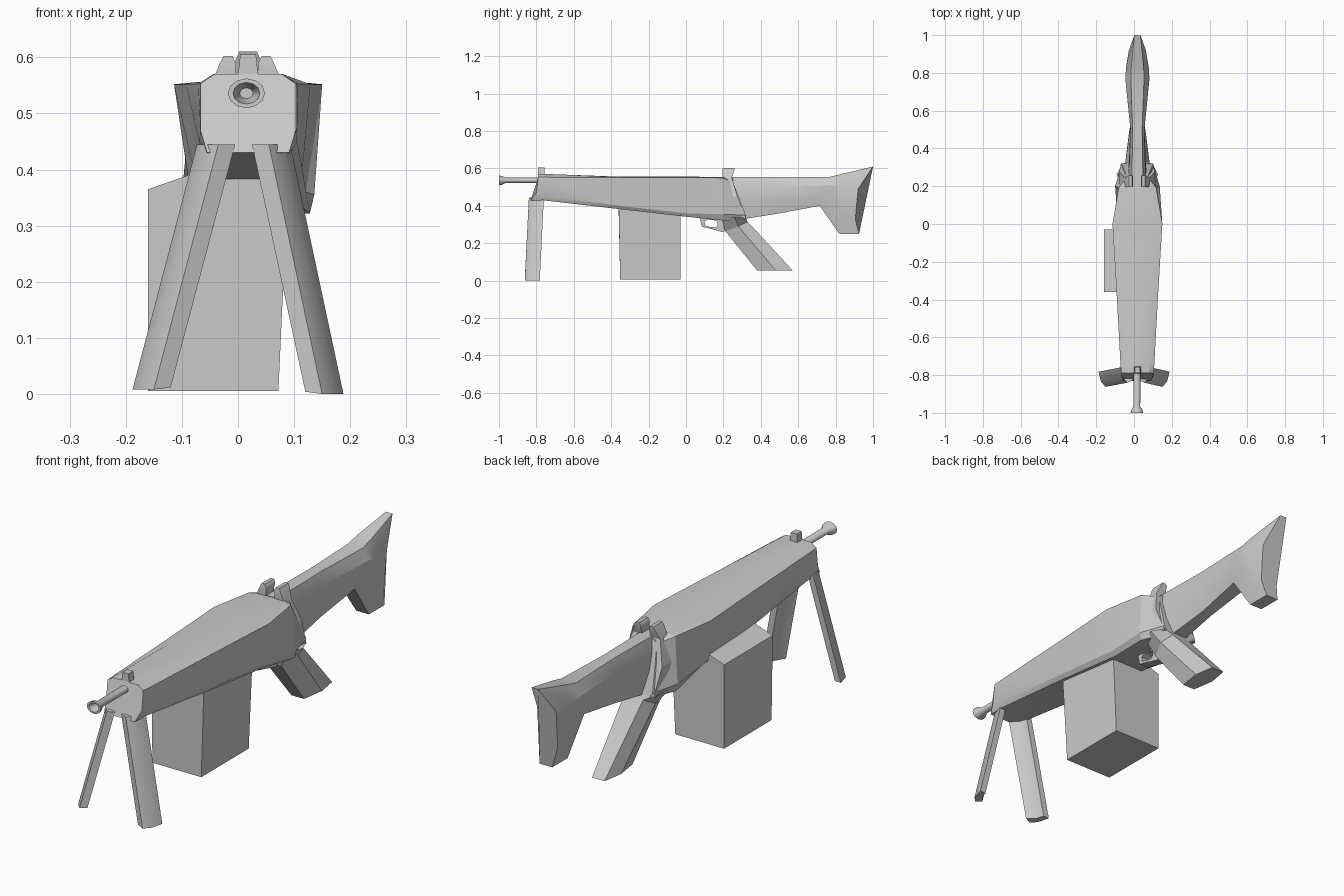
import bpy, bmesh, math

CX = 0.018  # the gun's own centre plane


def make(name, verts, faces, angle=20):
    me = bpy.data.meshes.new(name)
    me.from_pydata(verts, [], faces)
    bm = bmesh.new()
    bm.from_mesh(me)
    bmesh.ops.remove_doubles(bm, verts=bm.verts, dist=1e-5)
    bmesh.ops.recalc_face_normals(bm, faces=bm.faces)
    bm.to_mesh(me)
    bm.free()
    ob = bpy.data.objects.new(name, me)
    bpy.context.collection.objects.link(ob)
    bpy.ops.object.select_all(action='DESELECT')
    ob.select_set(True)
    bpy.context.view_layer.objects.active = ob
    bpy.ops.object.shade_smooth_by_angle(angle=math.radians(angle))
    return ob


def skin(name, rings, caps=True, closed=False, angle=20):
    """Bridge equal-length rings of points into a skin."""
    n = len(rings[0])
    verts = [p for r in rings for p in r]
    faces = []
    m = len(rings)
    for i in range(m if closed else m - 1):
        a, b = i * n, (i + 1) % m * n
        for k in range(n):
            l = (k + 1) % n
            faces.append((a + k, a + l, b + l, b + k))
    if caps and not closed:
        faces += [tuple(range(n)), tuple(range((m - 1) * n, m * n))]
    return make(name, verts, faces, angle)


def loft(name, sections):
    """Sections are half outlines (half width, y, z), mirrored about CX."""
    rings = [[(CX + w, y, z) for w, y, z in s] + [(CX - w, y, z) for w, y, z in reversed(s)]
             for s in sections]
    return skin(name, rings)


# receiver
loft("receiver", [
    [(.060, -.79, .570), (.085, -.79, .553), (.085, -.80, .47), (.073, -.83, .43)],
    [(.062, -.74, .570), (.089, -.75, .553), (.087, -.75, .45), (.075, -.75, .428)],
    [(.075, -.35, .556), (.111, -.35, .552), (.097, -.35, .40), (.085, -.35, .382)],
    [(.090, .00, .556), (.132, .00, .552), (.103, .00, .36), (.085, .00, .342)],
    [(.070, .19, .555), (.100, .19, .550), (.118, .20, .355), (.110, .20, .322)],
    [(.040, .25, .545), (.055, .25, .530), (.083, .32, .350), (.060, .32, .322)],
])

# stock with forked butt
loft("stock", [
    [(.030, .20, .555), (.045, .20, .50), (.050, .24, .42), (.035, .28, .325)],
    [(.025, .50, .555), (.037, .50, .50), (.037, .50, .43), (.025, .50, .360)],
    [(.035, .77, .555), (.064, .77, .51), (.055, .75, .46), (.035, .715, .400)],
    [(.033, .83, .570), (.060, .83, .50), (.050, .83, .36), (.030, .82, .250)],
    [(.016, 1.0, .610), (.045, .92, .49), (.042, .905, .33), (.030, .925, .250)],
])

# pistol grip
loft("grip", [
    [(.080, .32, .335), (.110, .26, .340), (.075, .19, .335)],
    [(.045, .33, .315), (.070, .28, .290), (.040, .21, .265)],
    [(.030, .57, .055), (.045, .48, .055), (.030, .38, .055)],
])

# rear sight ears running down into cheek plates
for side, tag in ((-1, "left"), (1, "right")):
    rows = [(.026, .042, .197, .258, .602), (.020, .048, .195, .258, .590),
            (.020, .065, .195, .245, .550), (.035, .095, .21, .275, .450),
            (.050, .085, .22, .320, .330)]
    skin(f"{tag}_rear_sight", [[(CX - .002 + side * x, y, z) for x, y in
         ((a, f), (b, f), (b, r), (a, r))] for a, b, f, r, z in rows])

# ammunition box with sloping lid
profile = [(-.16, .005), (.072, .005), (.090, .40), (-.06, .40), (-.16, .365)]
skin("ammo_box", [[(x, y + (.008 if z < .1 else 0) * (y < -.2), z) for x, z in profile]
                  for y in (-.36, -.03)])

# barrel with flared hollow muzzle
lathe = [(-.74, .019), (-.965, .018), (-.985, .030), (-1.0, .033), (-1.0, .024), (-.95, .012)]
skin("barrel", [[(.015 + r * math.cos(t * math.tau / 12), y, .536 + .8 * r * math.sin(t * math.tau / 12))
                 for t in range(12)] for y, r in lathe], angle=40)

# front sight
loft("front_sight", [[(.020, -.79, .55), (.020, -.755, .55)],
                     [(.014, -.79, .605), (.014, -.757, .605)]])

# bipod legs: bent channel section facing outward
foot = [(.188, -.782), (.175, -.835), (.150, -.862), (.120, -.850), (.150, -.815), (.160, -.782)]
for side, tag in ((-1, "left"), (1, "right")):
    z0 = .0 if side > 0 else .008
    skin(f"{tag}_bipod_leg", [
        [(side * x, y, z0 + (.004 if x < .13 else 0)) for x, y in foot],
        [(CX - .008 + side * (x - .105), y + .022, .445) for x, y in foot]], angle=50)

# trigger guard ring
outer = [(.07, .345), (.085, .288), (.13, .278), (.20, .258), (.24, .29), (.22, .345), (.16, .345), (.10, .345)]
inner = [(.098, .318), (.102, .296), (.13, .287), (.158, .285), (.17, .295), (.166, .316), (.145, .325), (.115, .326)]
skin("trigger_guard", [[(CX + w, y, z) for y, z in p] for w, p in
     ((-.022, outer), (.022, outer), (.022, inner), (-.022, inner))], closed=True)
